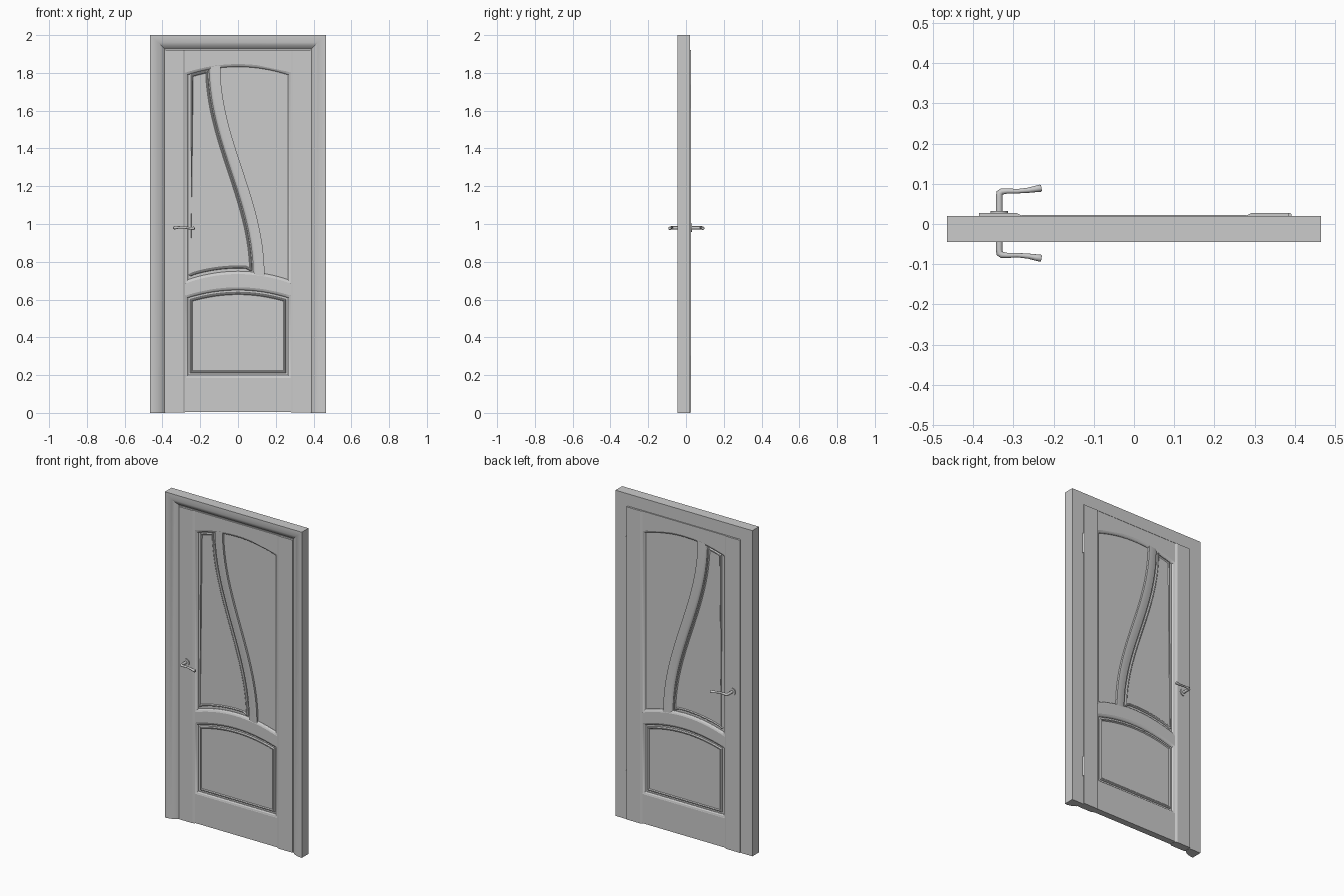
import bpy, bmesh, math
from mathutils import Vector

if "Cube" in bpy.data.objects:
    bpy.data.objects.remove(bpy.data.objects["Cube"])

YC = 0.002            # mid plane of the door leaf
XI = 0.28             # inner edge of the stiles


def loft(name, rings, wrap=False, angle=30):
    """Skin closed rings of points; cap the ends unless wrapped."""
    bm = bmesh.new()
    vs = [[bm.verts.new(p) for p in r] for r in rings]
    n = len(vs[0])
    pairs = list(zip(vs, vs[1:] + vs[:1])) if wrap else list(zip(vs, vs[1:]))
    for a, b in pairs:
        for i in range(n):
            j = (i + 1) % n
            bm.faces.new((a[i], a[j], b[j], b[i]))
    if not wrap:
        caps = [bm.faces.new(vs[0]), bm.faces.new(vs[-1])]
        bmesh.ops.triangulate(bm, faces=caps)
    bmesh.ops.recalc_face_normals(bm, faces=bm.faces)
    me = bpy.data.meshes.new(name)
    bm.to_mesh(me)
    bm.free()
    ob = bpy.data.objects.new(name, me)
    bpy.context.collection.objects.link(ob)
    smooth(ob, angle)
    return ob


def smooth(ob, angle=30):
    bpy.ops.object.select_all(action='DESELECT')
    ob.select_set(True)
    bpy.context.view_layer.objects.active = ob
    bpy.ops.object.shade_smooth_by_angle(angle=math.radians(angle))


def offset(pts, d):
    """Mitred inward offset of a counter-clockwise (x, z) outline."""
    out = []
    for i, p in enumerate(pts):
        p = Vector(p)
        a = (p - Vector(pts[i - 1])).normalized()
        b = (Vector(pts[(i + 1) % len(pts)]) - p).normalized()
        na, nb = Vector((-a.y, a.x)), Vector((-b.y, b.x))
        out.append(p + (na + nb) * (d / max(0.3, 1 + na.dot(nb))))
    return out


def at_y(pts, y):
    return [(p[0], YC + y, p[1]) for p in pts]


def prism(name, pts, h):
    return loft(name, [at_y(pts, -h), at_y(pts, h)])


def both_sides(steps):
    """Repeat (offset, height) steps on the front and the back."""
    return [(d, -y) for d, y in steps] + [(d, y) for d, y in reversed(steps)]


def moulding(name, pts, steps, wrap):
    return loft(name, [at_y(offset(pts, d), y) for d, y in both_sides(steps)], wrap)


def arc(side, mid, x0=-XI, x1=XI, n=20):
    xs = [x0 + (x1 - x0) * i / n for i in range(n + 1)]
    return [(x, mid - (mid - side) * (x / XI) ** 2) for x in xs]


def sway(z):
    """Centre line of the S-shaped mullion."""
    t = max(-1, min(1, (z - 1.285) / 0.555))
    return -0.117 * math.sin(math.pi / 2 * t)


# door casing, mitred round the opening with a coved front
prof = [(0, .02), (0, -.045), (.008, -.045), (.025, -.043), (.042, -.038),
        (.057, -.031), (.068, -.023), (.075, -.016), (.08, -.016), (.08, .02)]
path = [(-1, 0), (-1, 1), (1, 1), (1, 0)]
loft("door_casing", [[(s * (.465 - u), y, t * (2 - u * .94)) for u, y in prof]
                     for s, t in path])

# stiles, chamfered towards the panels
for s, side in ((-1, "left"), (1, "right")):
    p = [(.385, -.025), (.292, -.025), (XI, -.019), (XI, .019), (.292, .025), (.385, .025)]
    loft(side + "_stile", [[(s * x, YC + y, z) for x, y in p] for z in (.002, 1.922)], angle=20)

# rails
top_arc, mid_up, mid_low = arc(1.80, 1.847), arc(.685, .735), arc(.62, .665)
prism("top_rail", top_arc + [(XI, 1.922), (-XI, 1.922)], .02)
prism("middle_rail", mid_low + mid_up[::-1], .02)
prism("bottom_rail", [(-XI, .005), (XI, .005), (XI, .185), (-XI, .185)], .02)

# sheet filling both openings
prism("panel_sheet", [(-XI, .15), (XI, .15), (XI, 1.86), (-XI, 1.86)], .006)

# sticking round the openings
upper = mid_up + top_arc[::-1]
lower = [(-XI, .185), (XI, .185)] + mid_low[::-1]
stick = [(0, .02), (.003, .0185), (.008, .017), (.012, .014), (.015, .009), (.015, .004), (0, .004)]
moulding("upper_sticking", upper, stick[:6], True)
moulding("lower_sticking", lower, stick[:6], True)

# S-shaped mullion with a moulded left edge
section = both_sides([(-.036, .009), (-.031, .015), (-.023, .019), (.023, .019)])
rings = []
for i in range(41):
    z = .722 + (1.848 - .722) * i / 40
    slope = (sway(z + .001) - sway(z - .001)) / .002
    k = math.sqrt(1 + slope * slope)
    rings.append([(sway(z) + u * k, YC + y, z) for u, y in section])
loft("curved_mullion", rings)

# beaded panels
bead = [(0, .005), (.001, .011), (.004, .0145), (.008, .0145), (.011, .012), (.013, .010)]
xb, xt = sway(.73) - .023, sway(1.83) - .023
edge = [(sway(z) - .024, z) for z in [.74 + 1.08 * i / 30 for i in range(31)]]
left_open = arc(.685, .735, -XI, xb, 14) + edge + arc(1.80, 1.847, -XI, xt, 8)[::-1]
# drop the end points that crowd the mullion corners
left_open.pop(14)
left_open.pop(44)
inner = offset(left_open, .018)
inner = [(max(p[0], -.25), p[1] + (.012 if p[1] < .78 and p[0] < .06 else 0)) for p in inner]
moulding("upper_left_panel", inner, bead[::-1][::-1], True)
moulding("lower_panel", offset(lower, .026), bead, True)
prism("upper_left_field", offset(inner, .012), .010)
prism("lower_field", offset(offset(lower, .026), .012), .010)


def cylinder(name, r, depth, loc, rot=(0, 0, 0)):
    bpy.ops.mesh.primitive_cylinder_add(vertices=24, radius=r, depth=depth, location=loc, rotation=rot)
    ob = bpy.context.object
    ob.name = name
    smooth(ob)


# hinges
for z, label in ((.24, "lower"), (1.675, "upper")):
    cylinder(label + "_hinge", .006, .125, (.386, .0215, z))

# lever handles on both faces: (x, y, z, radius)
lever = [(-.335, .018, .98, .0085), (-.335, .066, .98, .0085), (-.334, .075, .98, .0085),
         (-.328, .079, .981, .008), (-.315, .08, .982, .0065), (-.29, .0795, .982, .0055),
         (-.262, .082, .979, .0065), (-.245, .085, .977, .008), (-.233, .087, .977, .009),
         (-.230, .0875, .977, .007)]
for s, side in ((-1, "front"), (1, "back")):
    cylinder(side + "_rosette", .022, .006, (-.335, YC + s * .027, .98), (math.pi / 2, 0, 0))
    cu = bpy.data.curves.new(side + "_handle", 'CURVE')
    cu.dimensions = '3D'
    cu.bevel_depth = 1
    cu.bevel_resolution = 4
    cu.use_fill_caps = True
    sp = cu.splines.new('POLY')
    sp.points.add(len(lever) - 1)
    for pt, (x, y, z, r) in zip(sp.points, lever):
        pt.co = (x, YC + s * y, z, 1)
        pt.radius = r
    ob = bpy.data.objects.new(side + "_handle", cu)
    bpy.context.collection.objects.link(ob)
    bpy.ops.object.select_all(action='DESELECT')
    ob.select_set(True)
    bpy.context.view_layer.objects.active = ob
    bpy.ops.object.convert(target='MESH')
    smooth(bpy.context.object, 40)
